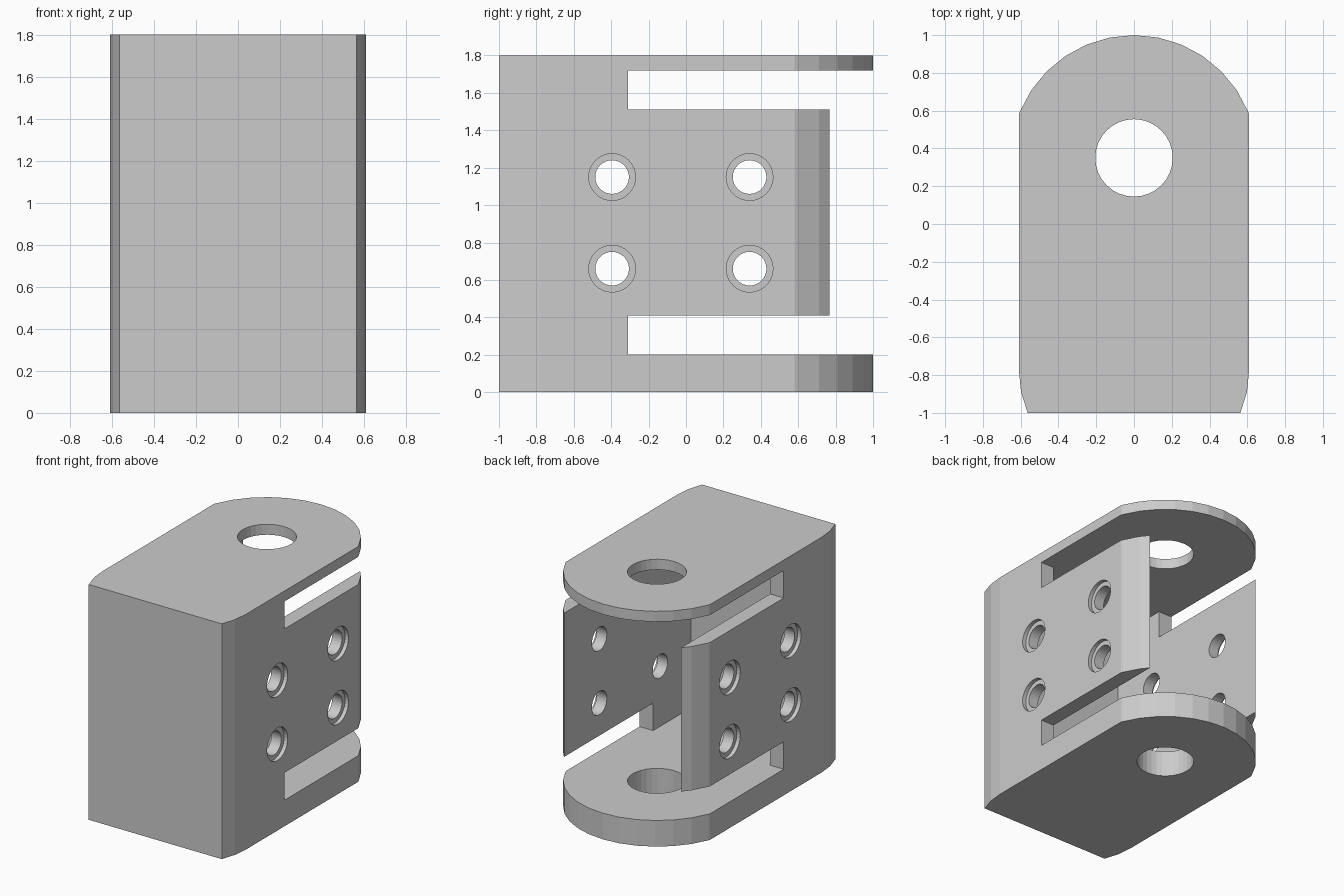
import bpy
import bmesh
from math import sin, cos, radians, pi
from mathutils import Matrix

cube = bpy.data.objects.get("Cube")
if cube:
    bpy.data.objects.remove(cube, do_unlink=True)

HALF_W, HEIGHT = 0.61, 1.8
PIN_Y, END_R = 0.347, 0.653
STEP = 11.25

grey = bpy.data.materials.new("plain_grey")
grey.use_nodes = True
colour = (0.6, 0.6, 0.6, 1)
grey.diffuse_color = colour
grey.node_tree.nodes["Principled BSDF"].inputs["Base Color"].default_value = colour


def add_object(name, bm):
    bmesh.ops.recalc_face_normals(bm, faces=bm.faces)
    mesh = bpy.data.meshes.new(name)
    bm.to_mesh(mesh)
    bm.free()
    mesh.materials.append(grey)
    obj = bpy.data.objects.new(name, mesh)
    bpy.context.collection.objects.link(obj)
    return obj


def extrude_plan(name, points, height):
    bm = bmesh.new()
    face = bm.faces.new([bm.verts.new((x, y, 0)) for x, y in points])
    top = bmesh.ops.extrude_face_region(bm, geom=[face])["geom"]
    bmesh.ops.translate(bm, vec=(0, 0, height),
                        verts=[v for v in top if isinstance(v, bmesh.types.BMVert)])
    return add_object(name, bm)


def box(name, low, high):
    bm = bmesh.new()
    bmesh.ops.create_cube(bm, size=1)
    for v in bm.verts:
        v.co = [a if c < 0 else b for c, a, b in zip(v.co, low, high)]
    return add_object(name, bm)


def cylinder(name, centre, radius, depth, along_x=False):
    bm = bmesh.new()
    turn = Matrix.Rotation(pi / 2 if along_x else 0, 4, "Y")
    bmesh.ops.create_cone(bm, cap_ends=True, segments=32, radius1=radius, radius2=radius,
                          depth=depth, matrix=Matrix.Translation(centre) @ turn)
    return add_object(name, bm)


# Plan outline: rounded back end, straight flanks, slightly curved front corners
half = [(END_R * sin(radians(i * STEP)), PIN_Y + END_R * cos(radians(i * STEP)))
        for i in range(1, 7)]
half += [(HALF_W, 0.58), (HALF_W, -0.77), (0.598, -0.889), (0.563, -1)]
outline = [(0, 1)] + half + [(-x, y) for x, y in reversed(half)]
bracket = extrude_plan("hinge_bracket", outline, HEIGHT)

# Side slots, inner cavity and pin hole
cutters = [
    box("lower_slot", (-1, -0.31, 0.2), (1, 1.2, 0.41)),
    box("upper_slot", (-1, -0.31, 1.51), (1, 1.2, 1.72)),
    box("cavity", (-0.495, -0.77, 0.2), (0.495, 1.2, 1.72)),
    cylinder("pin_hole", (0, 0.35, 0.9), 0.205, 2.4),
]

# Counterbored screw holes through both side plates
for y in (-0.395, 0.34):
    for z in (0.66, 1.15):
        cutters.append(cylinder("screw_hole", (0, y, z), 0.09, 2, True))
        for side in (-1, 1):
            cutters.append(cylinder("counterbore", (side * 0.68, y, z), 0.125, 0.2, True))

for cutter in cutters:
    cutter.hide_render = True
    mod = bracket.modifiers.new(cutter.name, "BOOLEAN")
    mod.operation = "DIFFERENCE"
    mod.solver = "EXACT"
    mod.object = cutter

# Bake the cuts and drop the cutters
graph = bpy.context.evaluated_depsgraph_get()
baked = bpy.data.meshes.new_from_object(bracket.evaluated_get(graph))
bracket.modifiers.clear()
bracket.data = baked
baked.materials.clear()
baked.materials.append(grey)
for poly in baked.polygons:
    poly.material_index = 0
for cutter in cutters:
    bpy.data.objects.remove(cutter, do_unlink=True)
